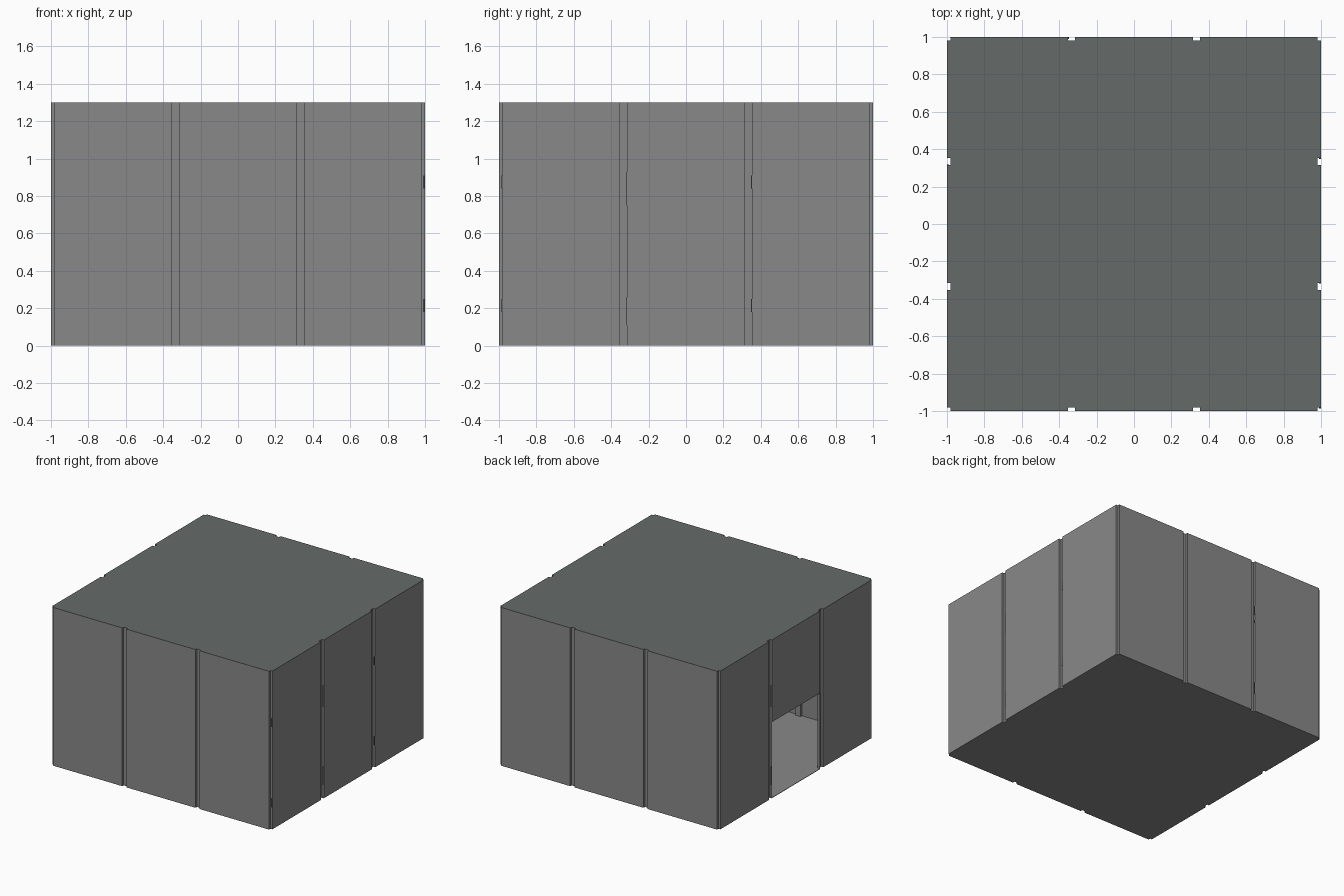
import bpy, bmesh

if "Cube" in bpy.data.objects:
    bpy.data.objects.remove(bpy.data.objects["Cube"])

H = 1.3          # height
DOOR = 0.625     # height of the open doorway
C = 0.982        # bottom of the grooves / corner notches
A, W = 1 / 3, 0.019   # groove centre and half width


def material(name, rgb):
    m = bpy.data.materials.new(name)
    m.diffuse_color = (*rgb, 1)
    m.use_nodes = True
    m.node_tree.nodes["Principled BSDF"].inputs["Base Color"].default_value = m.diffuse_color
    return m


wall_grey = material("wall grey", (0.25, 0.25, 0.25))
roof_grey = material("roof green grey", (0.130, 0.146, 0.142))
slot_dark = material("latch dark grey", (0.06, 0.06, 0.06))


def turn(x, y, k):
    """Rotate by k quarter turns: 0 front, 1 right, 2 back, 3 left."""
    for _ in range(k):
        x, y = -y, x
    return x, y


# one grooved side, repeated four times to give the plan outline
side = [(-C, -C), (-C, -1), (-A - W, -1), (-A - W, -C), (-A + W, -C), (-A + W, -1),
        (A - W, -1), (A - W, -C), (A + W, -C), (A + W, -1), (C, -1)]
outline = [turn(x, y, k) for k in range(4) for x, y in side]
doorway = 3 * len(side) + 5      # middle panel of the left side


def finish(bm, name, mat, thickness=0):
    me = bpy.data.meshes.new(name)
    bm.to_mesh(me)
    bm.free()
    me.materials.append(mat)
    ob = bpy.data.objects.new(name, me)
    bpy.context.collection.objects.link(ob)
    if thickness:
        mod = ob.modifiers.new("thickness", 'SOLIDIFY')
        mod.thickness = thickness
        mod.offset = -1
    return ob


# wall panels with their grooves, leaving the lower middle left panel open
bm = bmesh.new()
rings = [[bm.verts.new((x, y, z)) for x, y in outline] for z in (0.002, DOOR, H - 0.002)]
n = len(outline)
for band in range(2):
    for i in range(n):
        if band == 0 and i == doorway:
            continue
        j = (i + 1) % n
        lo, hi = rings[band], rings[band + 1]
        bm.faces.new((lo[i], lo[j], hi[j], hi[i]))
finish(bm, "wall_panels", wall_grey, 0.004)


# floor and roof sheets follow the same outline
def sheet(name, z, up, mat):
    bm = bmesh.new()
    vs = [bm.verts.new((x, y, z)) for x, y in outline]
    bm.faces.new(vs if up else vs[::-1])
    finish(bm, name, mat, 0.004)


sheet("floor", 0, False, wall_grey)
sheet("roof", H, True, roof_grey)

# dark latch slots on the panel edges inside the grooves
short = [(0.18, 0.25), (0.84, 0.91)]
long = [(0.11, 0.26), (0.75, 0.93)]
starts = (-C, -A + W, A + W)
latches = [(1, 0, short), (1, 1, long), (1, 2, short), (3, 1, long),
           (2, 2, [(0.15, 0.25), (0.77, 0.79), (0.84, 0.91)])]
bm = bmesh.new()
for k, panel, spans in latches:
    u = starts[panel]
    for z0, z1 in spans:
        corners = [turn(x, y, k) for x, y in
                   ((u - 0.004, -0.999), (u, -0.999), (u, -0.989), (u - 0.004, -0.989))]
        base = bm.faces.new([bm.verts.new((x, y, z0)) for x, y in corners])
        ext = bmesh.ops.extrude_face_region(bm, geom=[base], use_keep_orig=True)
        top = [v for v in ext["geom"] if isinstance(v, bmesh.types.BMVert)]
        bmesh.ops.translate(bm, verts=top, vec=(0, 0, z1 - z0))
bmesh.ops.recalc_face_normals(bm, faces=bm.faces)
finish(bm, "latch_slots", slot_dark)
